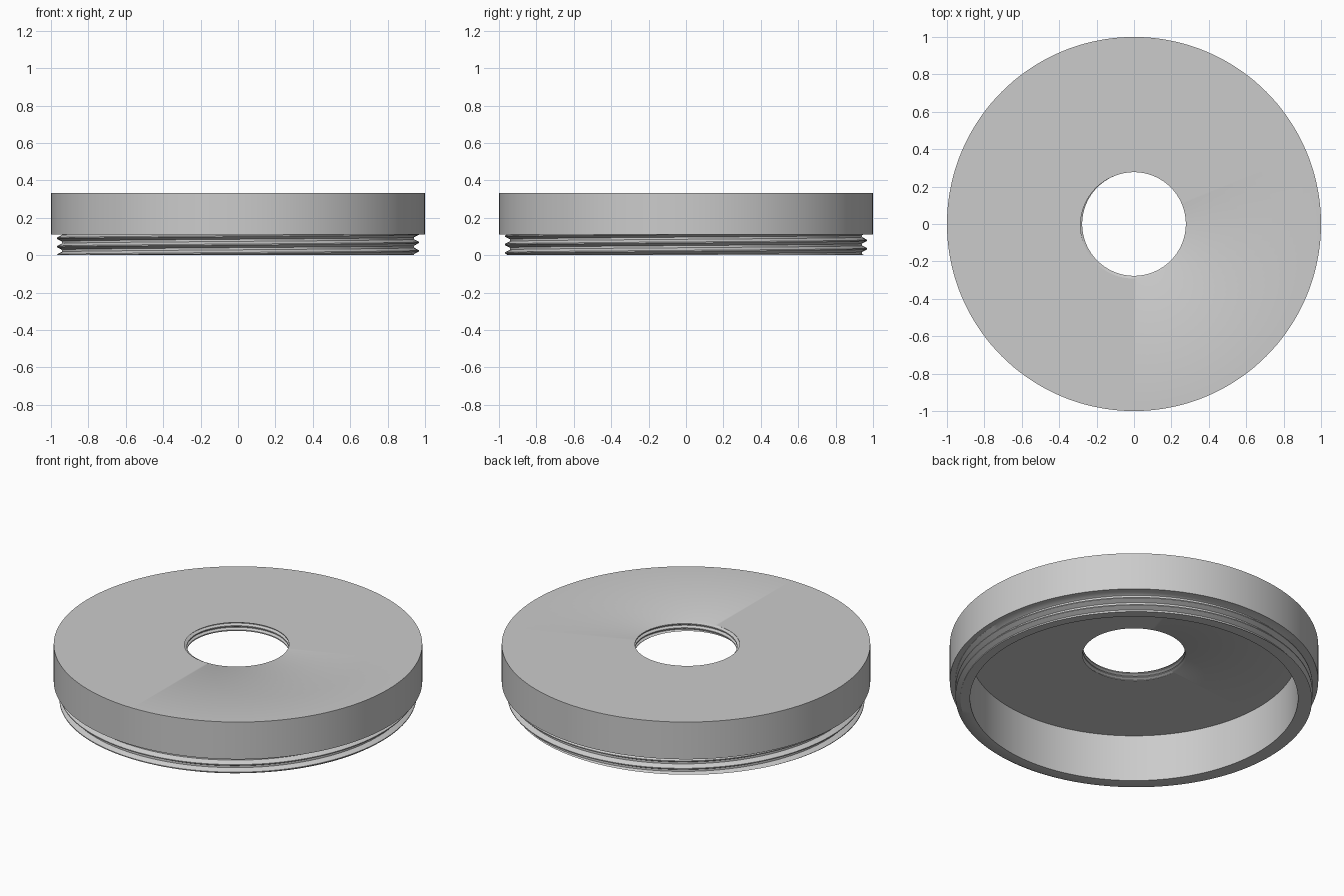
import bpy, bmesh
from math import cos, sin, pi, floor

cube = bpy.data.objects.get("Cube")
if cube:
    bpy.data.objects.remove(cube)

SIDES = 144
TOP, FLANGE_Z, CEILING_Z = 0.333, 0.11, 0.28
RIM_R, CAVITY_R = 1.0, 0.89

grey = bpy.data.materials.new("plain grey")
grey.use_nodes = True
grey.diffuse_color = (0.6, 0.6, 0.6, 1)
grey.node_tree.nodes["Principled BSDF"].inputs["Base Color"].default_value = (0.6, 0.6, 0.6, 1)


def thread(turn, low, high, pitch, root, crest, start):
    """Upward (radius, z) outline of a helical thread, trimmed to low..high.
    start is the height of one crest centre at turn 0."""
    base = start + pitch * turn

    def radius(z):
        # trapezoid wave: narrow flat crest, wider flat root
        d = (z - base) / pitch
        d = abs(d - floor(d + 0.5))
        t = min(max((d - 1 / 16) / (3 / 8 - 1 / 16), 0), 1)
        return crest + (root - crest) * t

    first = floor((low - start) / pitch) - 2
    last = floor((high - start) / pitch) + 2
    outline = []
    for k in range(first, last + 1):
        for offset in (-3 / 8, -1 / 16, 1 / 16, 3 / 8):
            z = min(max(base + (k + offset) * pitch, low), high)
            outline.append((radius(z), z))
    return outline


def section(turn):
    """Closed cross-section of the cap at one angle."""
    outer = thread(turn, 0, FLANGE_Z, 0.045, 0.942, 0.969, 0.068)
    hole = thread(turn, CEILING_Z, TOP, 0.025, 0.277, 0.292, TOP - 0.025 * 0.69)
    return ([(CAVITY_R, 0)] + outer + [(RIM_R, FLANGE_Z), (RIM_R, TOP)]
            + hole[::-1] + [(CAVITY_R, CEILING_Z)])


# Sweep the section once around; the helix joins itself after one pitch
bm = bmesh.new()
columns = []
for i in range(SIDES + 1):
    a = 2 * pi * i / SIDES
    columns.append([bm.verts.new((r * cos(a), r * sin(a), z)) for r, z in section(i / SIDES)])
for a, b in zip(columns, columns[1:]):
    for j in range(len(a)):
        k = (j + 1) % len(a)
        bm.faces.new((a[j], b[j], b[k], a[k]))
bmesh.ops.remove_doubles(bm, verts=bm.verts, dist=0.00002)
bmesh.ops.dissolve_degenerate(bm, edges=bm.edges, dist=0.00002)
bmesh.ops.recalc_face_normals(bm, faces=bm.faces)

mesh = bpy.data.meshes.new("threaded_cap")
bm.to_mesh(mesh)
bm.free()
mesh.materials.append(grey)
cap = bpy.data.objects.new("threaded_cap", mesh)
bpy.context.collection.objects.link(cap)

bpy.ops.object.select_all(action="DESELECT")
cap.select_set(True)
bpy.context.view_layer.objects.active = cap
bpy.ops.object.shade_smooth_by_angle(angle=pi / 6)
